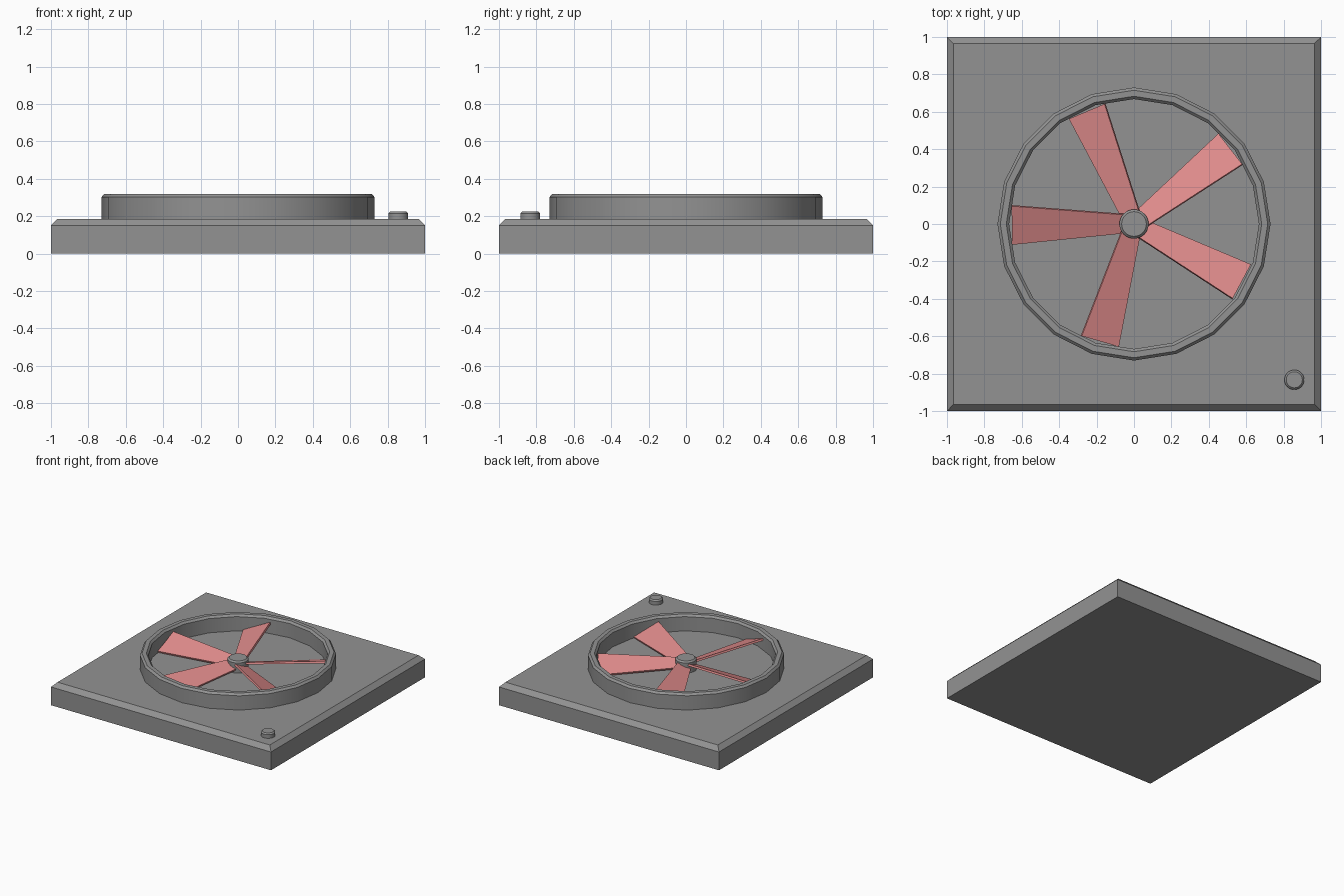
import bpy
import bmesh
from math import sin, cos, pi, radians, sqrt
from mathutils import Matrix

cube = bpy.data.objects.get("Cube")
if cube:
    bpy.data.objects.remove(cube, do_unlink=True)


def make_material(name, rgb):
    mat = bpy.data.materials.new(name)
    mat.use_nodes = True
    colour = (*rgb, 1)
    mat.diffuse_color = colour
    mat.node_tree.nodes["Principled BSDF"].inputs["Base Color"].default_value = colour
    return mat


grey = make_material("housing grey", (0.29, 0.29, 0.29))
red = make_material("blade red", (0.74, 0.26, 0.26))


def finish(name, bm, mat, smooth=False):
    bmesh.ops.recalc_face_normals(bm, faces=bm.faces)
    mesh = bpy.data.meshes.new(name)
    bm.to_mesh(mesh)
    bm.free()
    mesh.materials.append(mat)
    obj = bpy.data.objects.new(name, mesh)
    bpy.context.collection.objects.link(obj)
    if smooth:
        bpy.ops.object.select_all(action="DESELECT")
        obj.select_set(True)
        bpy.context.view_layer.objects.active = obj
        bpy.ops.object.shade_smooth_by_angle(angle=radians(30))
    return obj


def lathe(name, profile, sides, mat, closed=False, turn=0.0, smooth=True):
    """Spin (radius, height) points; either cap the ends or join them into a ring."""
    bm = bmesh.new()
    loops = [[bm.verts.new((r * cos(turn + 2 * pi * i / sides),
                            r * sin(turn + 2 * pi * i / sides), z))
              for i in range(sides)] for r, z in profile]
    pairs = list(zip(loops, loops[1:]))
    if closed:
        pairs.append((loops[-1], loops[0]))
    else:
        bm.faces.new(loops[0])
        bm.faces.new(loops[-1])
    for a, b in pairs:
        for i in range(sides):
            j = (i + 1) % sides
            bm.faces.new((a[i], a[j], b[j], b[i]))
    return finish(name, bm, mat, smooth)


# Square housing with a chamfered top edge
FLOOR = 0.185
lathe("base", [(sqrt(2) * r, z) for r, z in ((1, 0), (1, 0.15), (0.965, FLOOR))],
      4, grey, turn=pi / 4, smooth=False)

# Raised rim around the fan, chamfered inside and out
lathe("rim", [(0.73, FLOOR - 0.01), (0.73, 0.302), (0.715, 0.318),
              (0.683, 0.318), (0.668, 0.302), (0.668, FLOOR - 0.01)],
      20, grey, closed=True)


# Hub and corner button are the same chamfered cylinder
def knob(name, radius, top, chamfer):
    return lathe(name, [(radius, FLOOR - 0.01), (radius, top - chamfer),
                        (radius - chamfer, top)], 32, grey)


knob("hub", 0.078, 0.28, 0.012)
button = knob("button", 0.053, 0.225, 0.01)
button.location = (0.857, -0.833, 0)

# Five tapered, pitched blades
PITCH, THICK = radians(-21.6), 0.016
for n, angle in enumerate((38, 112.8, 180.7, 254, 332)):
    bm = bmesh.new()
    outline = ((0.05, -0.053), (0.653, -0.111), (0.653, 0.111), (0.05, 0.053))
    face = bm.faces.new([bm.verts.new((x, y, 0)) for x, y in outline])
    extruded = bmesh.ops.extrude_face_region(bm, geom=[face])["geom"]
    lower = [v for v in extruded if isinstance(v, bmesh.types.BMVert)]
    bmesh.ops.translate(bm, verts=lower, vec=(0, 0, -THICK))
    bm.transform(Matrix.Translation((0, 0, 0.239))
                 @ Matrix.Rotation(radians(angle), 4, "Z")
                 @ Matrix.Rotation(PITCH, 4, "X"))
    finish(f"blade_{n + 1}", bm, red)
